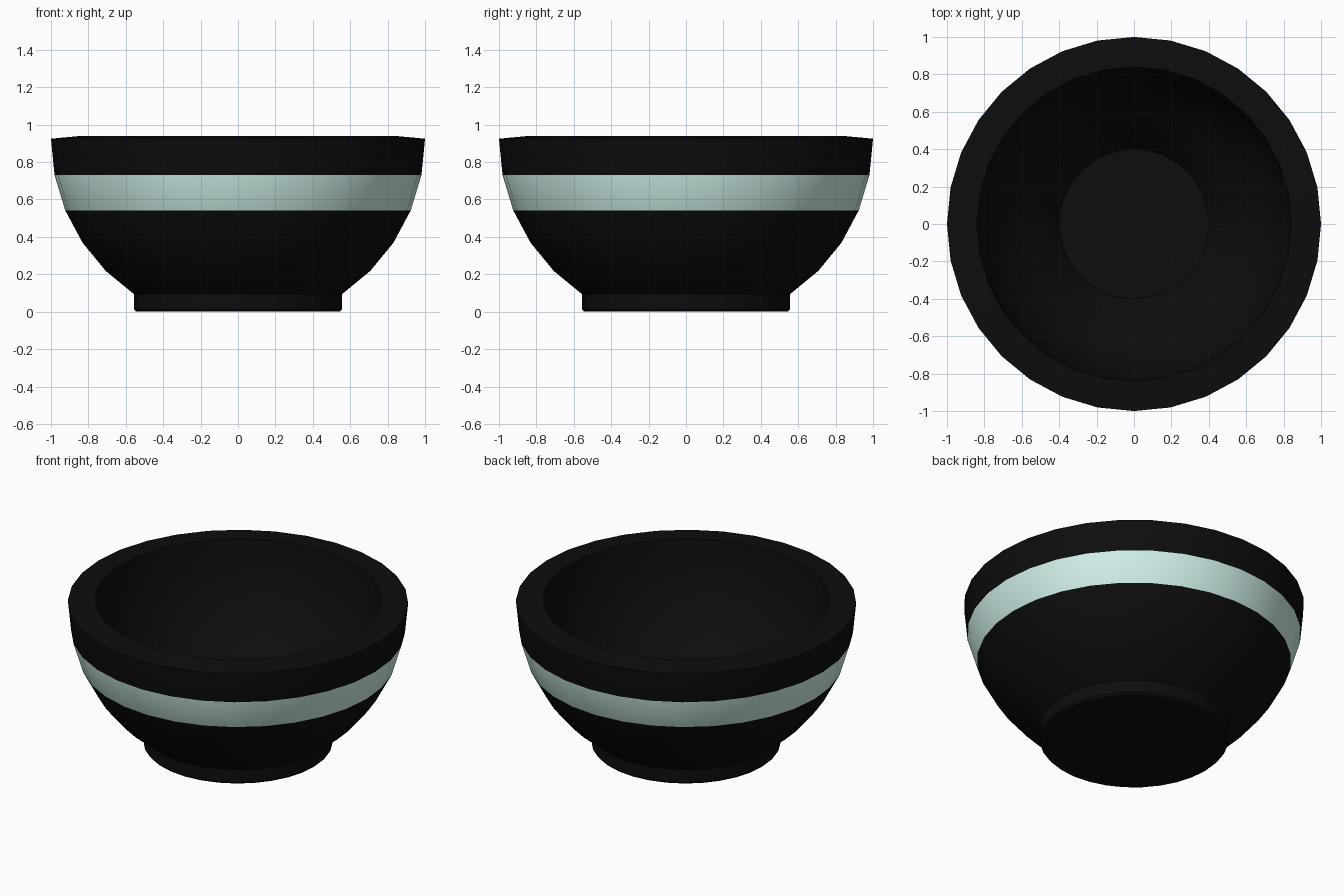
import bpy, bmesh, math

if "Cube" in bpy.data.objects:
    bpy.data.objects.remove(bpy.data.objects["Cube"])

SIDES = 32
STEP = math.radians(11.25)
CENTRE_Z = 0.925   # centre of the spherical bowl wall
WALL = 0.16

def material(name, rgb):
    m = bpy.data.materials.new(name)
    m.diffuse_color = (*rgb, 1)
    m.use_nodes = True
    m.node_tree.nodes["Principled BSDF"].inputs["Base Color"].default_value = m.diffuse_color
    return m

# Profile from underside centre, up the outside, over the rim, down the inside
def arc(radius, i, lift=0.0):
    return (radius * math.cos(i * STEP), CENTRE_Z + lift - radius * math.sin(i * STEP))

foot = [(0.545, 0.0), (0.555, 0.012)]
outer = [arc(1.0, i) for i in range(5, -1, -1)]
inner = [arc(1.0 - WALL, i, 0.015 if i == 0 else 0.0) for i in range(0, 5)]
floor = [(0.42, 0.165), (0.40, 0.125)]
profile = foot + outer + inner + floor

# Revolve the profile
bm = bmesh.new()
rings = []
for r, z in profile:
    rings.append([bm.verts.new((r * math.cos(a), r * math.sin(a), z))
                  for a in (2 * math.pi * k / SIDES for k in range(SIDES))])
for lower, upper in zip(rings, rings[1:]):
    for k in range(SIDES):
        n = (k + 1) % SIDES
        bm.faces.new((lower[k], lower[n], upper[n], upper[k]))
bm.faces.new(rings[0][::-1])
bm.faces.new(rings[-1])
bmesh.ops.recalc_face_normals(bm, faces=bm.faces)

# Pale stripe on the second outer row below the rim
for f in bm.faces:
    c = f.calc_center_median()
    if 0.56 < c.z < 0.71 and math.hypot(c.x, c.y) > 0.88:
        f.material_index = 1

mesh = bpy.data.meshes.new("bowl")
bm.to_mesh(mesh)
bm.free()
mesh.materials.append(material("black_glaze", (0.004, 0.004, 0.004)))
mesh.materials.append(material("pale_stripe", (0.63, 0.87, 0.82)))
bowl = bpy.data.objects.new("bowl", mesh)
bpy.context.collection.objects.link(bowl)
bpy.context.view_layer.objects.active = bowl
bowl.select_set(True)
bpy.ops.object.shade_smooth_by_angle(angle=math.radians(35))
